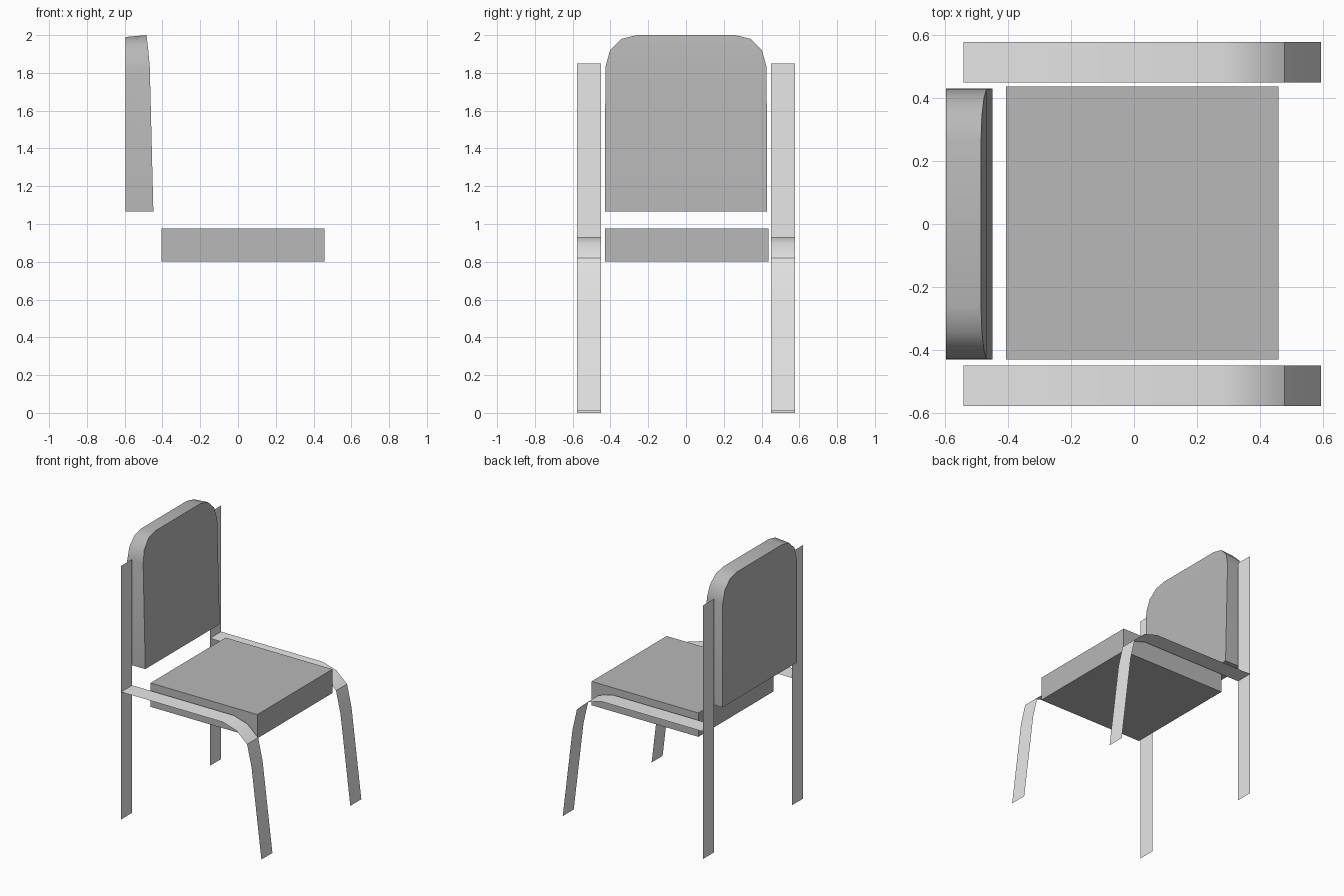
import bpy

if "Cube" in bpy.data.objects:
    bpy.data.objects.remove(bpy.data.objects["Cube"], do_unlink=True)


def material(name, value):
    m = bpy.data.materials.new(name)
    m.use_nodes = True
    colour = (value, value, value, 1)
    m.diffuse_color = colour
    m.node_tree.nodes["Principled BSDF"].inputs["Base Color"].default_value = colour
    return m


FRAME = material("light grey frame", 0.8)
PADDING = material("mid grey padding", 0.48)


def add_part(name, verts, faces, mat):
    mesh = bpy.data.meshes.new(name)
    mesh.from_pydata(verts, [], faces)
    mesh.materials.append(mat)
    ob = bpy.data.objects.new(name, mesh)
    bpy.context.collection.objects.link(ob)
    bpy.ops.object.select_all(action='DESELECT')
    ob.select_set(True)
    bpy.context.view_layer.objects.active = ob
    bpy.ops.object.shade_smooth_by_angle(angle=0.55)
    return ob


def strip(name, path, y0, y1):
    """Thin flat band following an x-z path between two y values."""
    verts = [(x, y, z) for x, z in path for y in (y0, y1)]
    faces = [(2 * i, 2 * i + 2, 2 * i + 3, 2 * i + 1) for i in range(len(path) - 1)]
    return add_part(name, verts, faces, FRAME)


# Frame: upright back bands, and side rails that bend down into front legs
upright = [(-0.54, 1.85), (-0.54, 0.0)]
rail = [(-0.54, 0.93), (0.28, 0.93), (0.39, 0.897), (0.477, 0.82),
        (0.513, 0.66), (0.592, 0.01)]
for side, y0, y1 in (("right", -0.576, -0.449), ("left", 0.449, 0.576)):
    strip(side + "_back_upright", upright, y0, y1)
    strip(side + "_rail_and_front_leg", rail, y0, y1)

# Seat cushion
bpy.ops.mesh.primitive_cube_add(size=1, location=(0.026, 0.003, 0.889))
seat = bpy.context.object
seat.name = "seat"
seat.scale = (0.862, 0.866, 0.174)
bpy.ops.object.transform_apply(location=False, rotation=False, scale=True)
seat.data.materials.append(PADDING)

# Backrest rows: height, half width, front x, back height
rows = [(1.065, 0.429, -0.448, 1.065), (1.83, 0.427, -0.467, 1.82),
        (1.92, 0.402, -0.475, 1.91), (1.98, 0.342, -0.482, 1.97),
        (2.0, 0.26, -0.485, 1.99)]
verts = []
for z, w, x, zb in rows:
    verts += [(x, -w, z), (x, w, z), (-0.595, w, zb), (-0.595, -w, zb)]
faces = [(3, 2, 1, 0)]
for r in range(len(rows) - 1):
    for k in range(4):
        a, b = 4 * r + k, 4 * r + (k + 1) % 4
        faces.append((a, b, b + 4, a + 4))
last = 4 * (len(rows) - 1)
faces.append((last, last + 1, last + 2, last + 3))
add_part("backrest", verts, faces, PADDING)
